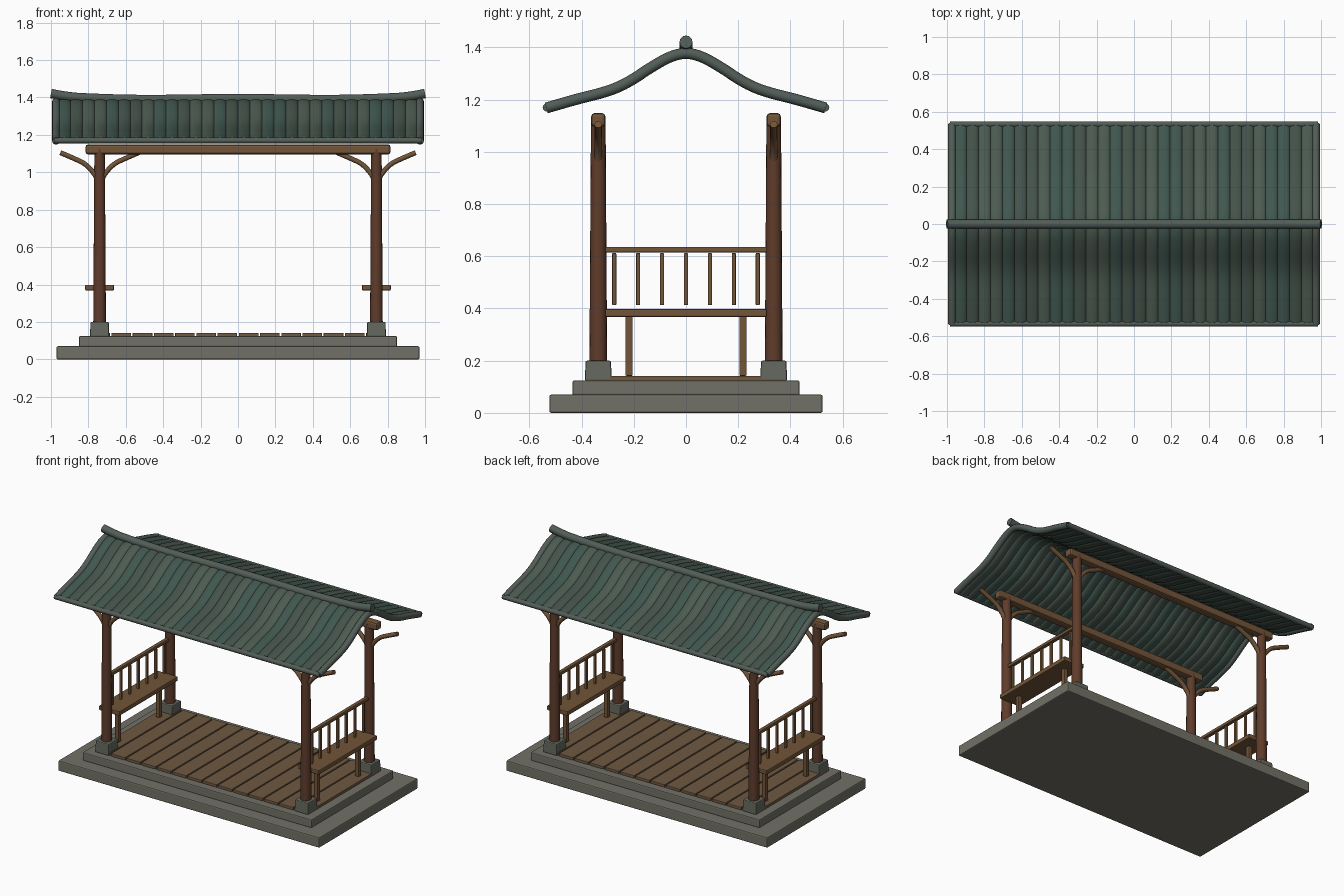
import bpy, bmesh, math
from mathutils import Vector

if "Cube" in bpy.data.objects:
    bpy.data.objects.remove(bpy.data.objects["Cube"])


def material(name, rgb):
    m = bpy.data.materials.new(name)
    m.diffuse_color = (*rgb, 1)
    m.use_nodes = True
    m.node_tree.nodes["Principled BSDF"].inputs["Base Color"].default_value = m.diffuse_color
    return m


STONE = material("stone", (0.17, 0.165, 0.135))
FOOT = material("foot_stone", (0.13, 0.14, 0.115))
POST = material("post_wood", (0.115, 0.045, 0.024))
BEAM = material("beam_wood", (0.17, 0.09, 0.04))
DECK = material("deck_wood", (0.16, 0.10, 0.055))
TRIM = material("roof_trim", (0.085, 0.11, 0.095))
TILES = [material("tile_%d" % i, c) for i, c in enumerate(
    [(0.052, 0.095, 0.080), (0.072, 0.105, 0.082), (0.058, 0.085, 0.070)])]


def finish(name, bm, mat, smooth=False):
    bmesh.ops.recalc_face_normals(bm, faces=bm.faces)
    me = bpy.data.meshes.new(name)
    bm.to_mesh(me)
    bm.free()
    me.materials.append(mat)
    ob = bpy.data.objects.new(name, me)
    bpy.context.collection.objects.link(ob)
    if smooth:
        bpy.ops.object.select_all(action='DESELECT')
        ob.select_set(True)
        bpy.context.view_layer.objects.active = ob
        bpy.ops.object.shade_smooth_by_angle(angle=math.radians(40))
    return ob


def box(name, lo, hi, mat, bevel=0.004, taper=1.0):
    lo, hi = Vector(lo), Vector(hi)
    bm = bmesh.new()
    bmesh.ops.create_cube(bm, size=1)
    for v in bm.verts:
        k = taper if v.co.z > 0 else 1
        v.co = Vector((v.co.x * k, v.co.y * k, v.co.z)) * (hi - lo) + (lo + hi) / 2
    bmesh.ops.bevel(bm, geom=bm.edges[:], offset=bevel, segments=2, profile=0.5, affect='EDGES')
    return finish(name, bm, mat)


def cyl(name, x, y, z0, z1, r0, r1, mat, sides=16):
    bm = bmesh.new()
    bmesh.ops.create_cone(bm, cap_ends=True, segments=sides, radius1=r0, radius2=r1, depth=z1 - z0)
    bmesh.ops.translate(bm, verts=bm.verts, vec=(x, y, (z0 + z1) / 2))
    return finish(name, bm, mat, True)


def spline(pts, n=4):
    """Catmull-Rom samples through the points."""
    p = [Vector(q) for q in pts]
    p = [2 * p[0] - p[1]] + p + [2 * p[-1] - p[-2]]
    out = []
    for a, b, c, d in zip(p, p[1:], p[2:], p[3:]):
        for i in range(n):
            t = i / n
            out.append(0.5 * (2 * b + (c - a) * t + (2 * a - 5 * b + 4 * c - d) * t * t
                              + (3 * b - a - 3 * c + d) * t ** 3))
    return out + [p[-2]]


def sweep(name, path, side, wide, high, mat, sides=12):
    """Elliptical section along a planar path; side is the plane's normal."""
    side = Vector(side)
    bm = bmesh.new()
    rings = []
    for i, p in enumerate(path):
        t = (path[min(i + 1, len(path) - 1)] - path[max(i - 1, 0)]).normalized()
        up = side.cross(t)
        angles = [2 * math.pi * k / sides for k in range(sides)]
        rings.append([bm.verts.new(p + side * wide * math.cos(a) + up * high * math.sin(a))
                      for a in angles])
    for r, s in zip(rings, rings[1:]):
        for k in range(sides):
            j = (k + 1) % sides
            bm.faces.new((r[k], r[j], s[j], s[k]))
    bm.faces.new(rings[0])
    bm.faces.new(rings[-1])
    return finish(name, bm, mat, True)


# stepped stone base
box("lower_step", (-0.97, -0.523, 0), (0.97, 0.523, 0.07), STONE, 0.007)
box("upper_step", (-0.85, -0.435, 0.068), (0.85, 0.435, 0.124), STONE, 0.006)

# deck planks
for i in range(14):
    x = (i - 6.5) * 0.1135
    box("deck_plank", (x - 0.0525, -0.383, 0.122), (x + 0.0525, 0.383, 0.142), DECK, 0.003)

PX, PY = 0.74, 0.336
for sy in (-1, 1):
    y = sy * PY
    # long beam across each pair of posts
    box("beam", (-0.815, y - 0.027, 1.096), (0.815, y + 0.027, 1.148), BEAM, 0.012)
    for sx in (-1, 1):
        x = sx * PX
        # post on a stone foot
        box("post_foot", (x - 0.051, y - 0.051, 0.122), (x + 0.051, y + 0.051, 0.2), FOOT, 0.006, 0.96)
        cyl("post", x, y, 0.19, 1.125, 0.034, 0.028, POST)
        # curved brackets both ways
        for d in (-1, 1):
            pts = [(x + d * a, y, z) for a, z in
                   ((0.005, 0.95), (0.035, 1.0), (0.08, 1.045), (0.14, 1.075), (0.21, 1.105))]
            sweep("bracket", spline(pts), (0, 1, 0), 0.015, 0.014, BEAM, 10)

# end benches with railings
for sx in (-1, 1):
    x = sx * PX
    box("bench_seat", (x - 0.077, -0.31, 0.368), (x + 0.077, 0.31, 0.398), BEAM, 0.005)
    box("hand_rail", (x - 0.013, -0.315, 0.615), (x + 0.013, 0.315, 0.636), BEAM, 0.004)
    for sy in (-1, 1):
        y = sy * 0.218
        box("bench_leg", (x - 0.014, y - 0.014, 0.142), (x + 0.014, y + 0.014, 0.37), BEAM, 0.004)
    for i in range(7):
        y = (i - 3) * 0.0917
        box("baluster", (x - 0.008, y - 0.008, 0.413), (x + 0.008, y + 0.008, 0.612), BEAM, 0.003)

# roof profile from ridge to eave, mirrored
half = [(0.045, 1.369), (0.09, 1.349), (0.15, 1.313), (0.2, 1.280),
        (0.26, 1.248), (0.33, 1.224), (0.42, 1.201), (0.535, 1.168)]
profile = [(-y, z) for y, z in reversed(half)] + [(0, 1.377)] + half

# rounded tile rows running over the ridge
N, W = 30, 1.92
for i in range(N):
    x = -W / 2 + (i + 0.5) * W / N
    path = spline([(x, y, z) for y, z in profile], 2)
    sweep("tile_row", path, (1, 0, 0), W / N * 0.55, 0.015, TILES[(i * 2 + i // 3) % 3], 12)

# rounded verges at both ends
for sx in (-1, 1):
    path = spline([(sx * 0.973, y, z) for y, z in profile], 3)
    sweep("verge", path, (1, 0, 0), 0.021, 0.021, TRIM)

# eave rolls
for sy in (-1, 1):
    path = [Vector((x, sy * 0.533, 1.170)) for x in (-0.985, 0.985)]
    sweep("eave_roll", path, (0, 1, 0), 0.016, 0.016, TRIM)

# ridge roll with upturned ends
ridge = [(-1, 1.421), (-0.92, 1.407), (-0.82, 1.398), (-0.5, 1.389), (0, 1.394),
         (0.5, 1.389), (0.82, 1.398), (0.92, 1.407), (1, 1.421)]
sweep("ridge_roll", spline([(x, 0, z) for x, z in ridge]), (0, 1, 0), 0.025, 0.025, TRIM)
